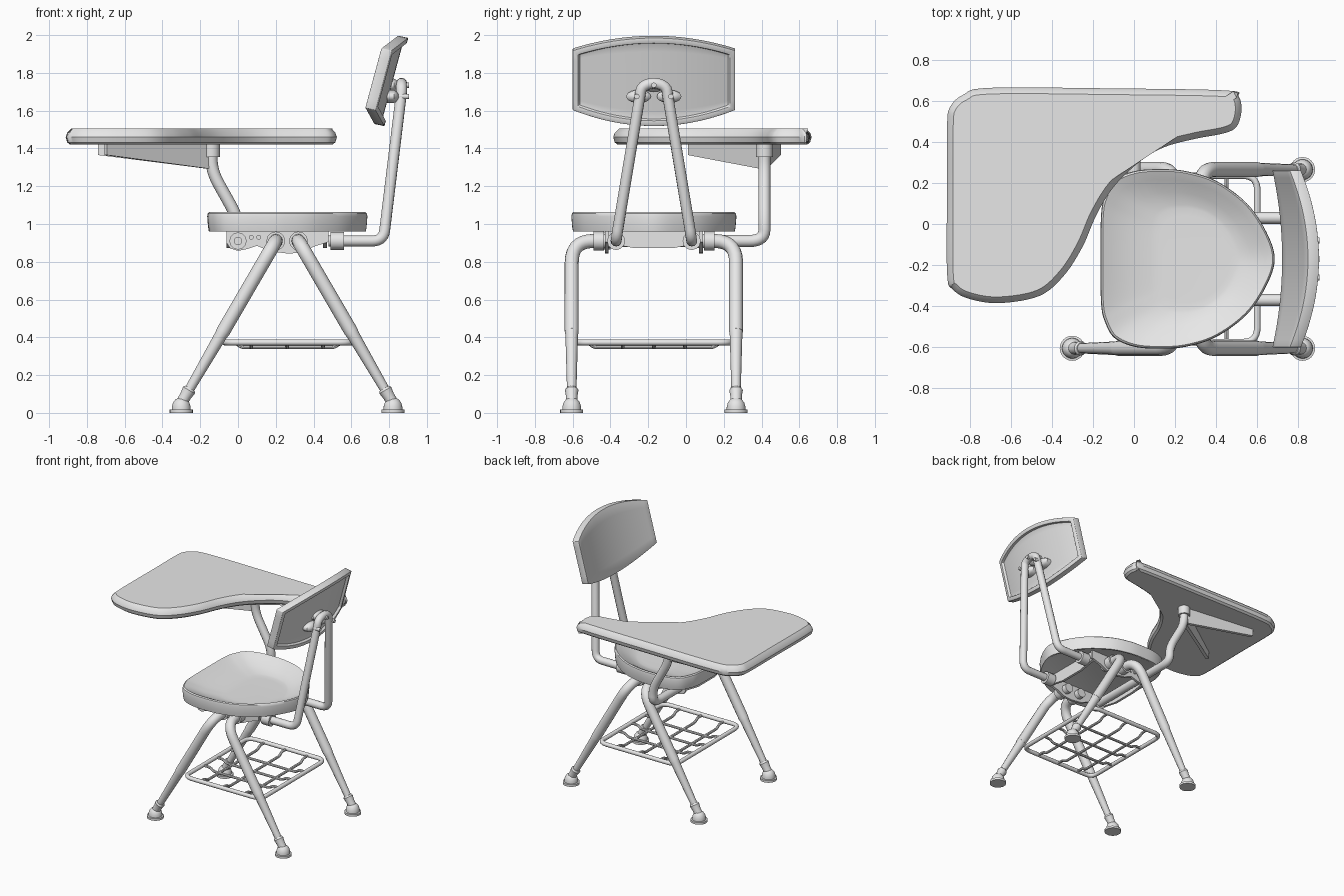
import bpy, bmesh, math
from mathutils import Vector as V

if "Cube" in bpy.data.objects:
    bpy.data.objects.remove(bpy.data.objects["Cube"])

grey = bpy.data.materials.new("light_grey")
grey.use_nodes = True
grey.diffuse_color = (0.8, 0.8, 0.8, 1)
grey.node_tree.nodes["Principled BSDF"].inputs["Base Color"].default_value = (0.8, 0.8, 0.8, 1)

CX, CY = 0.26, -0.17      # centre of the chair frame
parts = []


def add(name, data):
    ob = bpy.data.objects.new(name, data)
    bpy.context.collection.objects.link(ob)
    data.materials.append(grey)
    parts.append(ob)
    return ob


def from_bmesh(name, bm):
    bmesh.ops.recalc_face_normals(bm, faces=bm.faces)
    me = bpy.data.meshes.new(name)
    bm.to_mesh(me)
    bm.free()
    return add(name, me)


def loft(name, rings):
    """Skin a stack of equal closed rings and cap both ends."""
    bm = bmesh.new()
    rows = [[bm.verts.new(p) for p in ring] for ring in rings]
    n = len(rows[0])
    for a, b in zip(rows, rows[1:]):
        for i in range(n):
            j = (i + 1) % n
            bm.faces.new((a[i], a[j], b[j], b[i]))
    bm.faces.new(rows[0])
    bm.faces.new(rows[-1])
    return from_bmesh(name, bm)


def plate(name, pts, thick):
    t = V(thick) / 2
    return loft(name, [[V(p) - t for p in pts], [V(p) + t for p in pts]])


def fillet(pts, f):
    pts = [V(p) for p in pts]
    out = [pts[0]]
    for a, p, b in zip(pts, pts[1:], pts[2:]):
        s = p + (a - p).normalized() * min(f, (a - p).length * 0.49)
        e = p + (b - p).normalized() * min(f, (b - p).length * 0.49)
        for k in range(8):
            t = k / 7
            out.append(s * (1 - t) ** 2 + p * 2 * t * (1 - t) + e * t * t)
    return out + [pts[-1]]


def tube(name, pts, r, f=0.0, radii=None, cyclic=False, res=4):
    """Round bar along a path, with rounded corners if f is given."""
    pts = fillet(pts, f) if f else [V(p) for p in pts]
    cu = bpy.data.curves.new(name, 'CURVE')
    cu.dimensions = '3D'
    cu.bevel_depth, cu.bevel_resolution, cu.use_fill_caps = r, res, True
    sp = cu.splines.new('POLY')
    sp.points.add(len(pts) - 1)
    for i, p in enumerate(pts):
        sp.points[i].co = (*p, 1)
        sp.points[i].radius = radii[i] if radii else 1
    sp.use_cyclic_u = cyclic
    return add(name, cu)


def spline(pts, steps=6):
    """Closed smooth outline through the given points."""
    out, n = [], len(pts)
    for i in range(n):
        a, b, c, d = (V(pts[(i + k) % n]) for k in (-1, 0, 1, 2))
        for s in range(steps):
            t = s / steps
            out.append(0.5 * (2 * b + (c - a) * t + (2 * a - 5 * b + 4 * c - d) * t * t
                              + (3 * b - a - 3 * c + d) * t ** 3))
    return out


def inset(pts, d):
    """Move a clockwise outline inward."""
    out = []
    for i, p in enumerate(pts):
        t = (pts[(i + 1) % len(pts)] - pts[i - 1]).normalized()
        out.append(p + V((t.y, -t.x)) * d)
    return out


# Writing top, clockwise outline
top = spline([(-.91, .2), (-.91, .48), (-.895, .57), (-.83, .63), (-.7, .663), (-.1, .66), (.45, .65),
              (.51, .62), (.523, .55), (.5, .475), (.44, .442), (.3, .415), (.15, .375), (.03, .305),
              (-.095, .185), (-.18, .05), (-.25, -.11), (-.34, -.25), (-.46, -.35), (-.655, -.385),
              (-.8, -.365), (-.88, -.32), (-.91, -.24)])
loft("writing_top", [[(p.x, p.y, z) for p in inset(top, d)] for d, z in
                     ((.024, 1.42), (.008, 1.432), (0, 1.46), (.008, 1.483), (.03, 1.505))])

# Writing top bracket: two tapered arms, collar and bent post
PX, PY = -0.14, 0.415
for name, ex, ey in (("bracket_long_arm", -.74, .49), ("bracket_short_arm", -.7, .02)):
    side = V((ex - PX, ey - PY, 0)).normalized().cross(V((0, 0, 1))) * 0.025
    plate(name, [(PX, PY, 1.425), (PX, PY, 1.29), (ex, ey, 1.365), (ex, ey, 1.425)], side)
tube("post_collar", [(PX, PY, 1.355), (PX, PY, 1.425)], 0.045)
tube("top_post", [(PX, PY, 1.41), (PX, PY, 1.28), (0, PY, 1.03), (0, PY, .91), (0, -.42, .91)], 0.032, 0.08)
tube("post_end_ring", [(0, -.46, .91), (0, -.4, .91)], 0.046)
tube("post_end_bolt", [(0, -.475, .91), (0, -.45, .91)], 0.022)

# Dished seat
half = [(-.163, 0), (-.16, .22), (-.14, .31), (-.095, .385), (0, .427), (.12, .437), (.25, .428),
        (.4, .38), (.55, .27), (.645, .13), (.685, 0)]
rim = spline(half + [(x, -y) for x, y in half[-2:0:-1]])
loft("seat", [[(.28 + (p.x - .28) * s + dx, CY + p.y * s * w, z) for p in rim] for s, w, dx, z in
              ((.9, 1, 0, .972), (.95, 1, 0, .96), (.98, 1, 0, .96), (.99, 1, 0, .985), (1, 1, 0, 1.04),
               (.993, 1, 0, 1.056), (.975, 1, 0, 1.063), (.95, 1, 0, 1.058), (.88, 1, 0, 1.043),
               (.7, 1.06, .01, 1.01), (.52, 1.16, .03, .992), (.47, 1.2, .03, .989), (.4, 1.2, .03, .988))])

# Mount under the seat
profile = [(-.06, .97), (-.06, .9), (-.04, .87), (0, .858), (.05, .868), (.1, .885), (.17, .855), (.27, .843),
           (.34, .85), (.4, .88), (.48, .905), (.48, .97)]
for s in (-1, 1):
    y = CY + s * 0.25
    plate("mount_side", [(x, y, z) for x, z in profile], (0, .02, 0))
    for x in (.07, .11):
        tube("mount_rivet", [(x, y, .93), (x, y + s * .018, .93)], 0.013)
for x in (-.05, .46):
    plate("mount_cross", [(x, CY - .25, .97), (x, CY - .25, .9), (x, CY - .1, .872), (x, CY + .1, .872),
                          (x, CY + .25, .9), (x, CY + .25, .97)], (.02, 0, 0))


def circle(c, r, z):
    return [(c[0] + r * math.cos(a), c[1] + r * math.sin(a), z)
            for a in (i * math.tau / 24 for i in range(24))]


# Four splayed legs with collars, boots and feet
for sx in (-1, 1):
    for sy in (-1, 1):
        def at(z, y=.435):
            return V((CX + sx * (.06 + (.91 - z) * .582), CY + sy * y, z))
        tube("upper_leg", [at(.91, .2), at(.91), at(.43)], 0.037, 0.13)
        tube("lower_leg", [at(z) for z in (.46, .435, .41, .1)], 0.037, radii=[.9, 1, .9, .66])
        tube("leg_collar", [at(.91, .265), at(.91, .32)], 0.05)
        tube("boot", [at(z) for z in (.13, .12, .09, .05)], 0.036, radii=[.8, 1, .85, .85])
        foot = at(.05)
        loft("foot", [circle(foot, r, z) for r, z in
                      ((.061, 0), (.061, .017), (.05, .019), (.049, .035), (.043, .055), (.03, .072), (.012, .08))])

# Book rack: rounded frame with dipped wires both ways
x0, x1, y0, y1 = -.07, .6, -.575, .235
loop = [(CX, y0, .373), (x0, y0, .373), (x0, y1, .373), (x1, y1, .373), (x1, y0, .373), (CX + .01, y0, .373)]
tube("rack_frame", fillet(loop, 0.07), 0.016, cyclic=True)
for k in (-1, 0, 1):
    ends = ((0, .37), (.06, .37), (.09, .347))
    x, y = CX + k * .19, CY + k * .165
    tube("rack_wire_long", [(x0 + d, y, z) for d, z in ends] + [(x1 - d, y, z) for d, z in ends[::-1]],
         0.01, 0.02, res=2)
    tube("rack_wire_cross", [(x, y0 + d, z) for d, z in ends] + [(x, y1 - d, z) for d, z in ends[::-1]],
         0.01, 0.02, res=2)

# Backrest support: one tube bent into a narrow arch
side = [(.48, .2, .91), (.77, .2, .91), (.862, .085, 1.69)]
arch = [(.866, .07 * math.cos(a), 1.7 + .045 * math.sin(a)) for a in (i * math.pi / 10 for i in range(11))]
right_half = fillet([(x, CY + y, z) for x, y, z in side], 0.06)
left_half = [V((p.x, 2 * CY - p.y, p.z)) for p in right_half[::-1]]
tube("back_support", right_half[:-1] + [V((x, CY + y, z)) for x, y, z in arch] + left_half[1:], 0.029)
for s in (-1, 1):
    tube("support_collar", [(.49, CY + s * .2, .91), (.56, CY + s * .2, .91)], 0.048)

# Curved backrest with a raised rim behind
bm = bmesh.new()
bmesh.ops.create_grid(bm, x_segments=24, y_segments=6, size=1)
for v in bm.verts:
    u, t = v.co.x, (v.co.y + 1) / 2
    c = 1 - u * u
    z = (1.615 - .085 * c) * (1 - t) + (1.93 + .067 * c) * t
    v.co = (.68 + .27 * (z - 1.64) + .07 * c, CY + .43 * u, z)
ext = bmesh.ops.extrude_face_region(bm, geom=bm.faces[:], use_keep_orig=True)
bmesh.ops.translate(bm, vec=(.055, 0, -.012), verts=[g for g in ext["geom"] if isinstance(g, bmesh.types.BMVert)])
bmesh.ops.recalc_face_normals(bm, faces=bm.faces)
back = [f for f in bm.faces if f.normal.x > 0.6]
bmesh.ops.inset_region(bm, faces=back, thickness=.03, use_even_offset=True)
bmesh.ops.inset_region(bm, faces=back, thickness=.004, depth=-.02, use_even_offset=True)
rest = from_bmesh("backrest", bm)
bev = rest.modifiers.new("soft_edges", 'BEVEL')
bev.width, bev.segments, bev.limit_method, bev.angle_limit = .01, 2, 'ANGLE', math.radians(50)

# Mounting pads and bolts behind the backrest
for dy, z in ((-.09, 1.675), (0, 1.735), (.09, 1.675)):
    pad = [[(x, CY + dy * .9 + .065 * k * math.cos(a), z + .035 * k * math.sin(a))
            for a in (i * math.tau / 20 for i in range(20))]
           for x, k in ((.79, 1), (.825, 1), (.838, .8), (.85, .4))]
    loft("back_pad", pad)
    tube("back_bolt", [(.83, CY + dy, z), (.904, CY + dy, z)], 0.014)

# Turn tubes into meshes and shade
bpy.ops.object.select_all(action='DESELECT')
for ob in parts:
    ob.select_set(True)
bpy.context.view_layer.objects.active = parts[1]
for ob in [p for p in parts if p.type == 'CURVE']:
    bpy.context.view_layer.objects.active = ob
    break
bpy.ops.object.convert(target='MESH')
bpy.ops.object.shade_smooth_by_angle(angle=math.radians(35))
